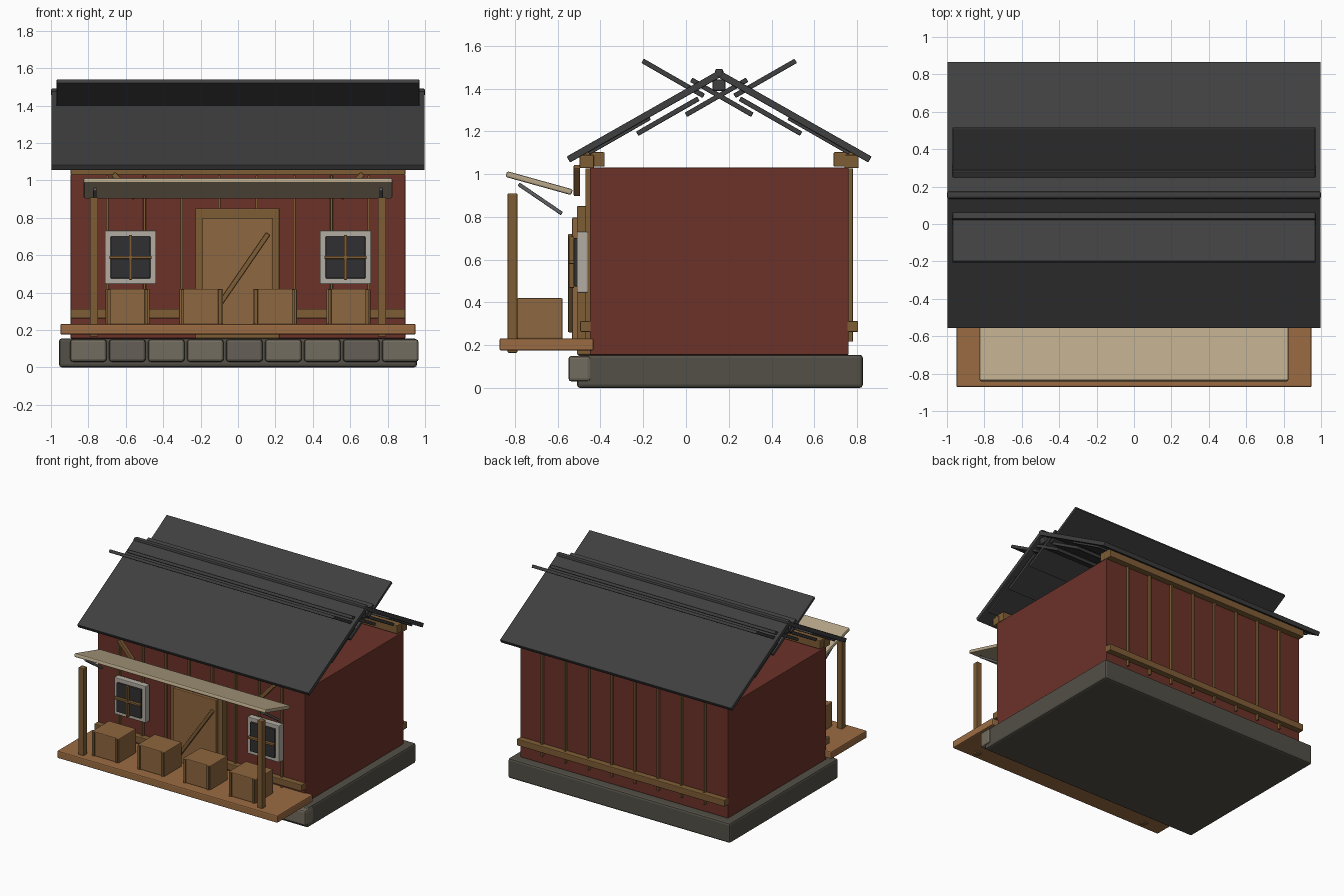
import bpy, bmesh
from math import radians, atan2, hypot
from mathutils import Matrix

if "Cube" in bpy.data.objects:
    bpy.data.objects.remove(bpy.data.objects["Cube"])


def mat(name, r, g, b):
    m = bpy.data.materials.new(name)
    m.diffuse_color = (r, g, b, 1)
    m.use_nodes = True
    m.node_tree.nodes["Principled BSDF"].inputs["Base Color"].default_value = m.diffuse_color
    return m


RED = mat("red_paint", .15, .032, .022)
WOOD = mat("brown_wood", .21, .11, .036)
LIGHT = mat("deck_wood", .33, .15, .055)
DOOR = mat("door_wood", .27, .135, .05)
ROOF = mat("roof_slate", .05, .05, .05)
STONE = mat("stone", .085, .08, .062)
STONE_A = mat("stone_light", .17, .15, .115)
STONE_B = mat("stone_dark", .13, .115, .095)
CANVAS = mat("awning_cream", .48, .39, .25)
TRIM = mat("window_trim", .45, .42, .36)
GLASS = mat("dark_glass", .03, .03, .032)
IRON = mat("iron", .12, .12, .13)


def block(name, center, size, material, rot=(0, 0), bevel=.005):
    """Bevelled box; rot = (axis, angle in radians)."""
    bm = bmesh.new()
    bmesh.ops.create_cube(bm, size=1)
    bmesh.ops.scale(bm, vec=size, verts=bm.verts)
    me = bpy.data.meshes.new(name)
    bm.to_mesh(me)
    bm.free()
    ob = bpy.data.objects.new(name, me)
    bpy.context.collection.objects.link(ob)
    turn = Matrix.Rotation(rot[1], 4, rot[0]) if rot[0] else Matrix()
    ob.matrix_world = Matrix.Translation(center) @ turn
    me.materials.append(material)
    if bevel:
        b = ob.modifiers.new("bevel", "BEVEL")
        b.width = bevel
        b.segments = 2
    return ob


def span(name, x, y, z, material, **kw):
    """Box from its extents."""
    c = [(a + b) / 2 for a, b in (x, y, z)]
    return block(name, c, [b - a for a, b in (x, y, z)], material, **kw)


def board_yz(name, x, width, a, b, thick, material, bevel=.004):
    """Board running from a to b in the y-z plane."""
    dy, dz = b[0] - a[0], b[1] - a[1]
    return block(name, (x, (a[0] + b[0]) / 2, (a[1] + b[1]) / 2),
                 (width, hypot(dy, dz), thick), material, ('X', atan2(dz, dy)), bevel)


# Foundation and front stones
span("foundation", (-.957, .957), (-.51, .827), (0, .155), STONE, bevel=.015)
for i in range(9):
    block(f"foundation_stone_{i}", (-.8 + i * .2085, -.4975, .09), (.195, .105, .12),
          STONE_B if i % 3 == 1 else STONE_A, bevel=.015)

# Walls, battens and rails
span("walls", (-.895, .895), (-.45, .76), (.155, 1.03), RED, bevel=.004)
for i in range(8):
    x = -.7 + i * .2
    block(f"front_batten_{i}", (x, -.459, .622), (.014, .022, .81), WOOD, bevel=.002)
    block(f"back_batten_{i}", (x, .769, .622), (.014, .022, .81), WOOD, bevel=.002)
for side, s in (("front", -1), ("back", 1)):
    def yy(a, b):
        return tuple(sorted((.155 + s * a, .155 + s * b)))
    span(side + "_lower_rail", (-.895, .895), yy(.595, .65), (.262, .313), WOOD)
    span(side + "_upper_rail", (-.895, .895), yy(.585, .652), (1.028, 1.088), WOOD)
    span(side + "_wall_plate", (-.89, .89), yy(.535, .645), (1.035, 1.102), WOOD)

# Roof: two slopes, ridge, ridge beam, crossing plank rows
RY = .155
for side, s in (("front", -1), ("back", 1)):
    board_yz(side + "_roof_slope", 0, 1.995, (RY + s * .705, 1.068), (RY, 1.468), .032, ROOF)
    for i in range(4):
        c, z = .4675 - i * .2275, 1.182 + i * .0885
        board_yz(f"{side}_roof_plank_{i}", 0, 1.94, (RY + s * (c + .143), z - .082),
                 (RY + s * (c - .143), z + .082), .023, ROOF)
block("ridge_cap", (0, RY, 1.471), (2.0, .04, .042), ROOF, bevel=.011)
block("ridge_beam", (0, RY, 1.415), (1.96, .06, .052), ROOF, bevel=.008)

# Porch deck, posts, awning, struts and wall braces
span("porch_deck", (-.95, .95), (-.872, -.432), (.175, .232), LIGHT, bevel=.008)
board_yz("awning", 0, 1.65, (-.84, 1.0), (-.533, .915), .028, CANVAS, .008)
for side, s in (("left", -1), ("right", 1)):
    block(side + "_porch_post", (s * .77, -.811, .537), (.045, .046, .745), WOOD)
    board_yz(side + "_awning_strut", s * .765, .018, (-.783, .953), (-.58, .815), .018, IRON)
    block(side + "_wall_brace", (s * .608, -.51, .97), (.03, .03, .175), WOOD,
          ('Y', s * radians(42)))

# Door
span("door_frame", (-.228, .222), (-.51, -.44), (.155, .85), WOOD)
span("door_panel", (-.19, .185), (-.532, -.5), (.21, .797), DOOR)
block("door_diagonal", (.007, -.541, .49), (.026, .022, .545), WOOD, ('Y', radians(34.5)))

# Windows
for side, x in (("left", -.575), ("right", .575)):
    for s in (-1, 1):
        block(f"{side}_window_jamb_{s}", (x + s * .12, -.485, .588), (.034, .05, .286), TRIM)
        block(f"{side}_window_sill_{s}", (x, -.485, .588 + s * .126), (.274, .05, .034), TRIM)
    block(side + "_window_pane", (x, -.488, .588), (.212, .075, .226), GLASS)
    block(side + "_window_mullion", (x, -.535, .588), (.016, .025, .24), WOOD, bevel=.003)
    block(side + "_window_bar", (x, -.535, .588), (.225, .025, .016), WOOD, bevel=.003)

# Crates on the porch
for i, x in enumerate((-.59, -.197, .197, .59)):
    block(f"crate_{i}", (x, -.683, .325), (.235, .212, .19), DOOR, bevel=.006)
    for s in (-1, 1):
        block(f"crate_{i}_slat_{s}", (x + s * .1, -.792, .325), (.018, .016, .185), WOOD, bevel=.002)
